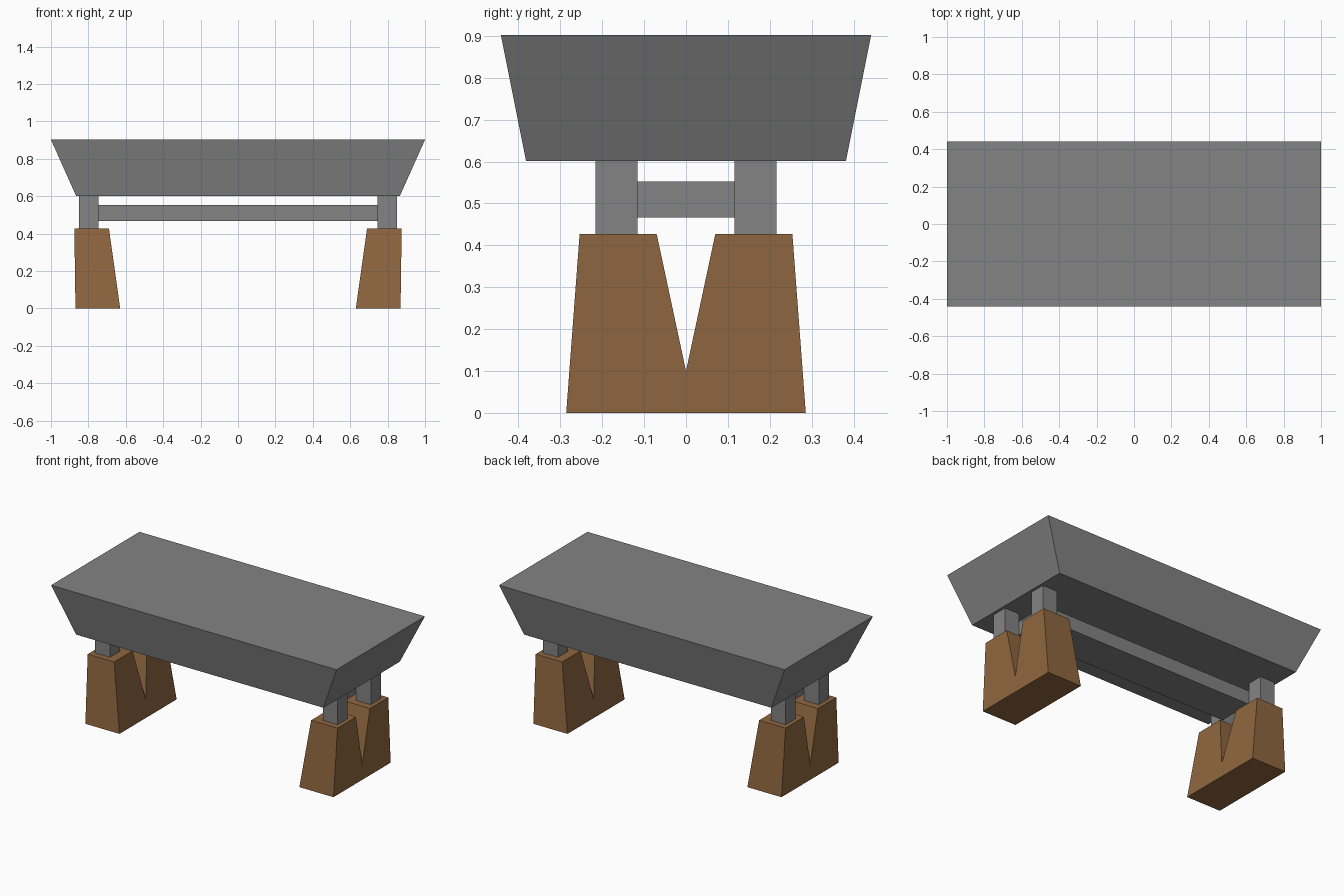
import bpy
import bmesh

if "Cube" in bpy.data.objects:
    bpy.data.objects.remove(bpy.data.objects["Cube"])


def loft(name, bottom, top, material):
    """Closed solid between two matching outlines of 3D points."""
    bm = bmesh.new()
    a = [bm.verts.new(p) for p in bottom]
    b = [bm.verts.new(p) for p in top]
    bm.faces.new(a)
    bm.faces.new(b)
    n = len(a)
    for i in range(n):
        j = (i + 1) % n
        bm.faces.new((a[i], a[j], b[j], b[i]))
    bmesh.ops.recalc_face_normals(bm, faces=bm.faces)
    mesh = bpy.data.meshes.new(name)
    bm.to_mesh(mesh)
    bm.free()
    mesh.materials.append(material)
    obj = bpy.data.objects.new(name, mesh)
    bpy.context.collection.objects.link(obj)
    return obj


def rect(x0, x1, y0, y1, z):
    return [(x0, y0, z), (x1, y0, z), (x1, y1, z), (x0, y1, z)]


def paint(name, r, g, b):
    material = bpy.data.materials.new(name)
    material.diffuse_color = (r, g, b, 1)
    material.use_nodes = True
    material.node_tree.nodes["Principled BSDF"].inputs["Base Color"].default_value = material.diffuse_color
    return material


wood = paint("wood", 0.279, 0.136, 0.051)
stone = paint("dark_grey", 0.227, 0.227, 0.227)

FOOT_TOP = 0.427
SEAT_BOTTOM = 0.602

# Seat slab flaring outwards to the top
loft("seat", rect(-0.866, 0.866, -0.382, 0.382, SEAT_BOTTOM),
     rect(-1, 1, -0.442, 0.442, 0.902), stone)

# Long board between the posts
loft("stretcher", rect(-0.746, 0.746, -0.116, 0.116, 0.467),
     rect(-0.746, 0.746, -0.116, 0.116, 0.553), stone)

# Foot outline in y, z with a V notch in the top
profile = [(-0.286, 0), (0.286, 0), (0.254, FOOT_TOP), (0.07, FOOT_TOP),
           (0, 0.1), (-0.07, FOOT_TOP), (-0.254, FOOT_TOP)]


def foot_side(side, x_bottom, x_top):
    return [(side * (x_bottom + (x_top - x_bottom) * z / FOOT_TOP), y, z)
            for y, z in profile]


for side, label in ((-1, "left"), (1, "right")):
    # Tapered wooden foot
    loft(label + "_foot", foot_side(side, 0.63, 0.69),
         foot_side(side, 0.869, 0.875), wood)

    # Two square posts standing on the foot
    for end, where in ((-1, "front"), (1, "back")):
        x0, x1 = sorted((side * 0.746, side * 0.849))
        y0, y1 = sorted((end * 0.116, end * 0.216))
        loft(f"{label}_{where}_post", rect(x0, x1, y0, y1, FOOT_TOP),
             rect(x0, x1, y0, y1, SEAT_BOTTOM), stone)
